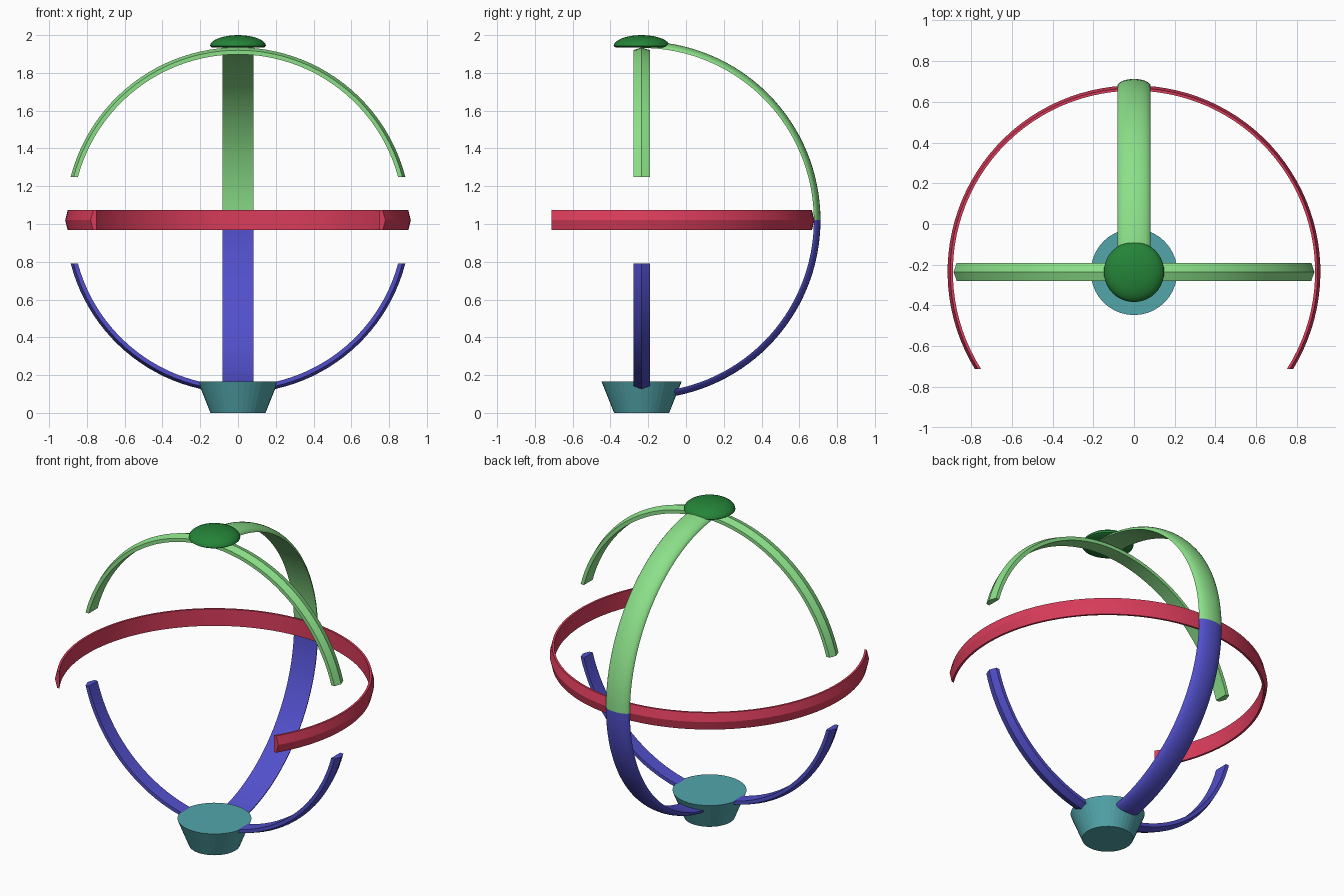
import bpy, bmesh, math
from mathutils import Vector

if "Cube" in bpy.data.objects:
    bpy.data.objects.remove(bpy.data.objects["Cube"])

CY, CZ = -0.235, 1.02          # centre of the cage


def material(name, rgb):
    m = bpy.data.materials.new(name)
    m.diffuse_color = (*rgb, 1)
    m.use_nodes = True
    m.node_tree.nodes["Principled BSDF"].inputs["Base Color"].default_value = m.diffuse_color
    return m


RED = material("red", (0.70, 0.046, 0.105))
LIGHT_GREEN = material("light green", (0.26, 0.74, 0.25))
BLUE = material("blue", (0.085, 0.08, 0.60))
DARK_GREEN = material("dark green", (0.018, 0.23, 0.04))
TEAL = material("teal", (0.085, 0.38, 0.41))


def finish(name, bm, mat, angle):
    bmesh.ops.recalc_face_normals(bm, faces=bm.faces)
    me = bpy.data.meshes.new(name)
    bm.to_mesh(me)
    bm.free()
    me.materials.append(mat)
    ob = bpy.data.objects.new(name, me)
    bpy.context.collection.objects.link(ob)
    bpy.ops.object.select_all(action='DESELECT')
    ob.select_set(True)
    bpy.context.view_layer.objects.active = ob
    bpy.ops.object.shade_smooth_by_angle(angle=math.radians(angle))
    return ob


def sweep(name, mat, section, axes, height, steps, half=False, angle=2):
    """Sweep (radius, offset) points round the centre; ends cut flat at height.
    axes = directions for angle 0, angle 90 and the strip's width."""
    u, v, w = map(Vector, axes)
    centre = Vector((0, CY, CZ))
    bm = bmesh.new()
    rings = []
    for i in range(steps + 1):
        ring = []
        for r, o in section:
            a0 = math.asin(height / r)
            a1 = math.pi / 2 if half else math.pi - a0
            a = a0 + (a1 - a0) * i / steps
            ring.append(bm.verts.new(centre + u * r * math.cos(a) + v * r * math.sin(a) + w * o))
        rings.append(ring)
    n = len(section)
    for a, b in zip(rings, rings[1:]):
        for k in range(n):
            bm.faces.new((a[k], a[(k + 1) % n], b[(k + 1) % n], b[k]))
    bm.faces.new(rings[0])
    bm.faces.new(rings[-1])
    return finish(name, bm, mat, angle)


def lathe(name, mat, profile, sides, angle):
    bm = bmesh.new()
    rings = [[bm.verts.new((r * math.cos(2 * math.pi * i / sides),
                            CY + r * math.sin(2 * math.pi * i / sides), z))
              for i in range(sides)] for r, z in profile]
    for a, b in zip(rings, rings[1:]):
        for i in range(sides):
            j = (i + 1) % sides
            bm.faces.new((a[i], a[j], b[j], b[i]))
    bm.faces.new(rings[0])
    bm.faces.new(rings[-1])
    return finish(name, bm, mat, angle)


def ridged(inner, edge, ridge, w):
    """Flat inside, shallow ridge outside."""
    return [(inner, -w), (edge, -w), (ridge, 0), (edge, w), (inner, w)]


X, Y, Z, DOWN = (1, 0, 0), (0, 1, 0), (0, 0, 1), (0, 0, -1)

# Horizontal ring, open at the front
sweep("equator_ring", RED, ridged(0.889, 0.902, 0.915, 0.053), (X, Y, Z), -0.477, 72, angle=10)

# Side arcs, upper and lower
side = ridged(0.878, 0.900, 0.915, 0.044)
sweep("upper_side_arc", LIGHT_GREEN, side, (X, Z, Y), 0.23, 48, angle=10)
sweep("lower_side_arc", BLUE, side, (X, DOWN, Y), 0.23, 48, angle=10)

# Wide back arc with a rounded outside, upper and lower halves
crown = [(0.912 + 0.035 * math.sin(math.pi * i / 12), -0.082 * math.cos(math.pi * i / 12))
         for i in range(13)]
sweep("upper_back_arc", LIGHT_GREEN, crown, (Y, Z, X), 0, 32, half=True, angle=35)
sweep("lower_back_arc", BLUE, crown, (Y, DOWN, X), 0, 32, half=True, angle=35)

# Domed cap on top
dome = [(0.138, 1.935), (0.148, 1.942)]
dome += [(0.148 * math.cos(t), 1.942 + 0.058 * math.sin(t))
         for t in (math.pi / 2 * k / 8.05 for k in range(1, 9))]
lathe("top_cap", DARK_GREEN, dome, 40, 40)

# Tapered base
lathe("base", TEAL, [(0.146, 0), (0.212, 0.165)], 40, 5)
